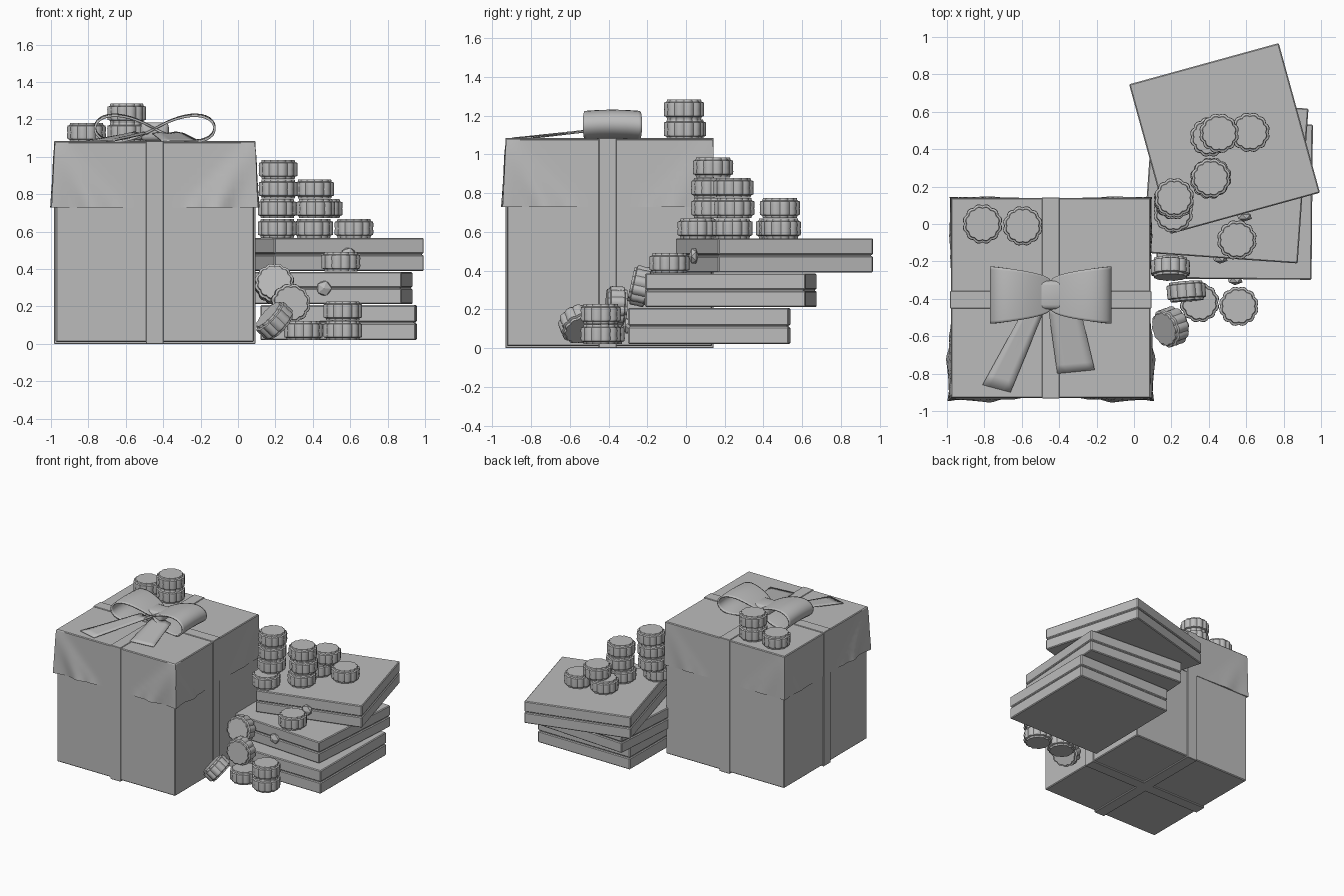
import bpy, bmesh, math
from mathutils import Vector, Matrix

if "Cube" in bpy.data.objects:
    bpy.data.objects.remove(bpy.data.objects["Cube"], do_unlink=True)

GREY = bpy.data.materials.new("plain grey")
GREY.use_nodes = True
colour = (0.5, 0.5, 0.5, 1)
GREY.diffuse_color = colour
GREY.node_tree.nodes["Principled BSDF"].inputs["Base Color"].default_value = colour


def finish(name, bm, smooth=None):
    """Turn a bmesh into a named object."""
    bmesh.ops.recalc_face_normals(bm, faces=bm.faces)
    mesh = bpy.data.meshes.new(name)
    bm.to_mesh(mesh)
    bm.free()
    mesh.materials.append(GREY)
    obj = bpy.data.objects.new(name, mesh)
    bpy.context.collection.objects.link(obj)
    if smooth:
        bpy.ops.object.select_all(action="DESELECT")
        obj.select_set(True)
        bpy.context.view_layer.objects.active = obj
        bpy.ops.object.shade_smooth_by_angle(angle=math.radians(smooth))
    return obj


def block(name, low, high, bevel=0.0, segments=1, smooth=None):
    """Box between two corners with an optional bevel."""
    low, high = Vector(low), Vector(high)
    bm = bmesh.new()
    bmesh.ops.create_cube(bm, size=1)
    bmesh.ops.scale(bm, vec=high - low, verts=bm.verts)
    bmesh.ops.translate(bm, vec=(low + high) / 2, verts=bm.verts)
    if bevel:
        bmesh.ops.bevel(bm, geom=bm.edges[:], offset=bevel, segments=segments,
                        profile=0.5, affect="EDGES")
    return finish(name, bm, smooth)


def loft(bm, rings, closed=True):
    """Bridge rows of points into quads and return the rows of vertices."""
    rows = [[bm.verts.new(p) for p in ring] for ring in rings]
    n = len(rows[0])
    for a, b in zip(rows, rows[1:]):
        for i in range(n if closed else n - 1):
            j = (i + 1) % n
            bm.faces.new((a[i], a[j], b[j], b[i]))
    return rows


# Big gift box
X0, X1, Y0, Y1, TOP, HEM = -0.975, 0.085, -0.925, 0.135, 1.08, 0.73
CX, CY = -0.445, -0.405
block("gift_box", (X0, Y0, 0.01), (X1, Y1, TOP - 0.01), 0.006)


# Draped lid with folds fanning out of the corners
def lid_ring(t, grow, z):
    corners = [Vector(c) for c in ((X0, Y0), (X1, Y0), (X1, Y1), (X0, Y1))]
    points, steps = [], 48
    for k in range(4):
        a, b = corners[k], corners[(k + 1) % 4]
        along = (b - a).normalized()
        out = Vector((along.y, -along.x))
        length = (b - a).length
        for i in range(steps):
            p = a.lerp(b, i / steps)
            d = min(i / steps, 1 - i / steps) * length
            side = -1 if i < steps / 2 else 1
            corner = math.exp(-(d / 0.06) ** 2)
            fold = math.exp(-((d - 0.2 * t) / 0.06) ** 2)
            crease = math.exp(-((d - 0.32 * t) / 0.04) ** 2)
            force = t * (1 if p.y < CY else 0.35)
            q = p + out * (grow + force * (0.018 * corner + 0.026 * fold + 0.01 * crease))
            q += along * side * (grow + 0.018 * force) * corner
            points.append((q.x, q.y, z))
    return points


bm = bmesh.new()
rings = [lid_ring(0, -0.001, TOP), lid_ring(0, 0.004, TOP - 0.006)]
rings += [lid_ring(k / 8, 0.004, TOP + (HEM - TOP) * k / 8) for k in range(1, 9)]
rings.append(lid_ring(0, -0.004, HEM))
bm.faces.new(loft(bm, rings)[0])
finish("lid_cloth", bm, 30)

# Ribbons wrapped round both ways
W = 0.046
for name, low, high in (
    ("ribbon_front_back", (CX - W, Y0 - 0.008, 0), (CX + W, Y1 + 0.008, TOP + 0.005)),
    ("ribbon_sides", (X0 - 0.008, CY - W, 0), (X1 + 0.008, CY + W, TOP + 0.005)),
):
    block(name, low, high, 0.003)

# Bow loops: teardrop bands that widen outwards
BY, BZ = -0.38, 1.15
for side, name in ((-1, "bow_loop_right"), (1, "bow_loop_left")):
    bm = bmesh.new()
    rings = []
    for k in range(33):
        a = 2 * math.pi * k / 32
        s = max(0, math.sin(a / 2))
        x = CX + side * 0.16 * (1 - math.cos(a))
        z = BZ + 0.09 * math.sin(a) * s
        half = 0.065 + 0.088 * s ** 0.8
        rings.append([(x, BY + half * v, z + 0.008 * s * (1 - v * v))
                      for v in (-1, -0.9, -0.5, 0, 0.5, 0.9, 1)])
    loft(bm, rings, closed=False)
    loop = finish(name, bm, 60)
    thick = loop.modifiers.new("thickness", "SOLIDIFY")
    thick.thickness = 0.012
    thick.offset = 0

block("bow_knot", (CX - 0.075, BY - 0.077, 1.085), (CX + 0.075, BY + 0.077, 1.185),
      0.025, 3, 50)

# Bow tails: near edge pair, far edge pair
for name, near, far in (
    ("bow_tail_left", ((-0.46, -0.44), (-0.29, -0.44)), ((-0.41, -0.8), (-0.21, -0.78))),
    ("bow_tail_right", ((-0.58, -0.44), (-0.47, -0.44)), ((-0.81, -0.86), (-0.66, -0.9))),
):
    bm = bmesh.new()
    rings = []
    for k in range(9):
        t = k / 8
        a, b = (Vector(near[i]).lerp(Vector(far[i]), t) for i in (0, 1))
        row = [a.lerp(b, u) for u in (0, 0.25, 0.5, 0.75, 1)]
        rings.append([(p.x, p.y, 1.128 - 0.04 * t + 0.008 * (i % 2) * (1 - t))
                      for i, p in enumerate(row)])
    loft(bm, rings, closed=False)
    tail = finish(name, bm, 30)
    tail.modifiers.new("thickness", "SOLIDIFY").thickness = 0.005

# Stacked flat boxes: tray, recessed seam and lid
for name, x, y, low, high, turn in (
    ("bottom_box", 0.538, 0.12, 0.02, 0.207, -0.5),
    ("middle_box", 0.49, 0.232, 0.212, 0.385, -4),
    ("top_box", 0.484, 0.457, 0.39, 0.567, 15.4),
):
    mid, h = (low + high) / 2, 0.415
    for part, a, b, r in (("tray", low, mid - 0.003, h), ("seam", mid - 0.02, mid + 0.02, h - 0.008),
                          ("lid", mid + 0.003, high, h)):
        obj = block(name + "_" + part, (-r, -r, a), (r, r, b), 0.006)
        obj.matrix_world = Matrix.Translation((x, y, 0)) @ Matrix.Rotation(math.radians(turn), 4, "Z")

# Scalloped cookie, shared by every copy
LOBES, PER = 12, 6
profile = ((0.09, 0), (0.093, 0.012), (0.105, 0.016), (0.107, 0.03), (0.105, 0.05),
           (0.107, 0.07), (0.105, 0.086), (0.093, 0.09), (0.09, 0.102))
bm = bmesh.new()
rings = []
for r, z in profile:
    ring = []
    for i in range(LOBES * PER):
        a = 2 * math.pi * i / (LOBES * PER)
        q = r * (0.92 + 0.08 * abs(math.sin(a * LOBES / 2)))
        ring.append((q * math.cos(a), q * math.sin(a), z - 0.051))
    rings.append(ring)
rows = loft(bm, rings)
bm.faces.new(rows[0])
bm.faces.new(rows[-1])
cookie = finish("cookie", bm, 35)


def place_cookie(name, centre, axis=(0, 0, 1)):
    obj = bpy.data.objects.new(name, cookie.data)
    bpy.context.collection.objects.link(obj)
    turn = Vector(axis).to_track_quat("Z", "Y").to_matrix().to_4x4()
    obj.matrix_world = Matrix.Translation(centre) @ turn


# Upright cookies: x, y and base height
upright = [
    (-0.81, 0, 1.08), (-0.595, -0.01, 1.08), (-0.595, -0.01, 1.182),
    (0.21, 0.06, 0.567), (0.21, 0.13, 0.672), (0.215, 0.13, 0.777), (0.215, 0.14, 0.882),
    (0.405, 0.24, 0.567), (0.415, 0.25, 0.672), (0.41, 0.245, 0.777),
    (0.405, 0.465, 0.567), (0.455, 0.485, 0.672), (0.62, 0.49, 0.567),
    (0.55, -0.085, 0.388), (0.35, -0.42, 0.02),
    (0.56, -0.44, 0.02), (0.56, -0.44, 0.125),
]
for x, y, z in upright:
    place_cookie("cookie_upright", (x, y, z + 0.051))

# Tumbled cookies leaning beside the box
place_cookie("cookie_leaning_high", (0.195, -0.235, 0.32), (0, -1, 0.22))
place_cookie("cookie_leaning_low", (0.28, -0.36, 0.215), (0.08, -1, 0.05))
place_cookie("cookie_tipped", (0.195, -0.55, 0.125), (-0.7, -0.25, 0.66))
bpy.data.objects.remove(cookie)

# Small five-sided knobs on the fronts of the flat boxes
for name, x, y, z in (("bottom_knob", 0.54, -0.3, 0.115), ("middle_knob", 0.46, -0.185, 0.297),
                      ("top_knob", 0.59, 0.04, 0.475)):
    bm = bmesh.new()
    bmesh.ops.create_icosphere(bm, subdivisions=1, radius=0.045)
    bmesh.ops.scale(bm, vec=(1, 1, 0.6), verts=bm.verts)
    knob = finish(name, bm)
    knob.matrix_world = Matrix.Translation((x, y, z)) @ Matrix.Rotation(math.pi / 2, 4, "X")
